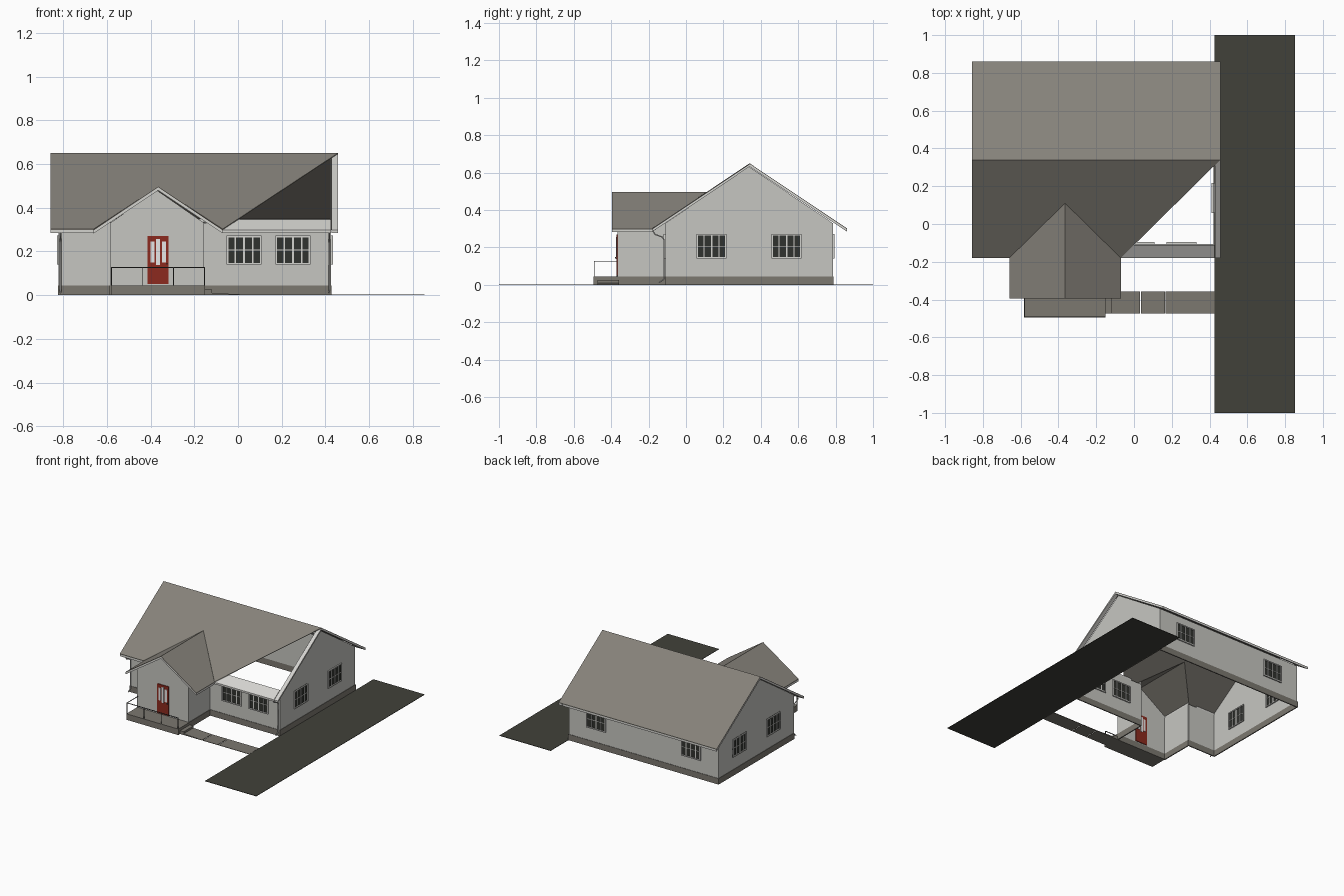
import bpy
import bmesh
from math import atan2, hypot
from mathutils import Matrix, Vector

cube = bpy.data.objects.get("Cube")
if cube:
    bpy.data.objects.remove(cube, do_unlink=True)


def material(name, rgb):
    linear = [((c / 255 + 0.055) / 1.055) ** 2.4 for c in rgb]
    m = bpy.data.materials.new(name)
    m.use_nodes = True
    m.diffuse_color = (*linear, 1)
    m.node_tree.nodes["Principled BSDF"].inputs["Base Color"].default_value = (*linear, 1)
    return m


SIDING = material("siding grey", (198, 198, 193))
TRIM = material("trim light grey", (212, 211, 207))
SHINGLE = material("shingle grey", (134, 130, 122))
CONCRETE = material("concrete grey", (124, 120, 112))
ASPHALT = material("asphalt", (65, 65, 58))
GLASS = material("dark glass", (48, 50, 46))
PALE = material("pale glass", (240, 240, 240))
DOOR = material("door red", (140, 42, 30))
METAL = material("rail metal", (70, 70, 68))


def finish(name, bm, mats, matrix=Matrix()):
    bmesh.ops.recalc_face_normals(bm, faces=bm.faces)
    me = bpy.data.meshes.new(name)
    bm.to_mesh(me)
    bm.free()
    ob = bpy.data.objects.new(name, me)
    ob.matrix_world = matrix
    for m in mats:
        me.materials.append(m)
    bpy.context.collection.objects.link(ob)
    return ob


def add_box(bm, lo, hi, index=0):
    lo, hi = Vector(lo), Vector(hi)
    mat = Matrix.Translation((lo + hi) / 2) @ Matrix.Diagonal((*(hi - lo), 1))
    verts = bmesh.ops.create_cube(bm, size=1, matrix=mat)["verts"]
    for f in {f for v in verts for f in v.link_faces}:
        f.material_index = index


def box(name, lo, hi, mat):
    bm = bmesh.new()
    add_box(bm, lo, hi)
    return finish(name, bm, [mat])


def prism(name, points, offset, mat, matrix=Matrix()):
    """Extrude a flat outline by an offset."""
    bm = bmesh.new()
    face = bm.faces.new([bm.verts.new(p) for p in points])
    new = bmesh.ops.extrude_face_region(bm, geom=[face])["geom"]
    bmesh.ops.translate(bm, verts=[v for v in new if isinstance(v, bmesh.types.BMVert)], vec=offset)
    return finish(name, bm, [mat], matrix)


# Main dimensions
PITCH = 0.668
RIDGE_Y, RIDGE_Z = 0.34, 0.65
WING_X, WING_Z = -0.365, 0.497
LEFT, RIGHT, FRONT, BACK = -0.82, 0.425, -0.11, 0.785
WING_L, WING_R, WING_F = -0.585, -0.155, -0.365
ROOF_L, ROOF_R, EAVE_F, EAVE_B = -0.857, 0.457, -0.18, 0.86
WING_EL, WING_ER, WING_EF = -0.66, -0.07, -0.395
VALLEY = 0.11
SKIN, DEEP = 0.004, 0.018


def main_z(x, y):
    return RIDGE_Z - PITCH * abs(y - RIDGE_Y)


def wing_z(x, y):
    return WING_Z - PITCH * abs(x - WING_X)


def slab(name, outline, height, top, bottom, mat):
    pts = [(x, y, height(x, y) - top) for x, y in outline]
    prism(name, pts, (0, 0, top - bottom), mat)


def rect(x0, x1, y0, y1):
    return [(x0, y0), (x1, y0), (x1, y1), (x0, y1)]


# Roof surfaces
slab("back_roof", rect(ROOF_L, ROOF_R, RIDGE_Y, EAVE_B), main_z, 0, SKIN, SHINGLE)
slab("front_roof", [(ROOF_L, EAVE_F), (WING_EL, EAVE_F), (WING_X, VALLEY), (WING_ER, EAVE_F),
                    (ROOF_R, RIDGE_Y), (ROOF_L, RIDGE_Y)], main_z, 0, SKIN, SHINGLE)
for side, edge in (("right", WING_EL), ("left", WING_ER)):
    slab("wing_roof_" + side, [(edge, WING_EF), (WING_X, WING_EF), (WING_X, VALLEY), (edge, EAVE_F)],
         wing_z, 0, SKIN, SHINGLE)

# Overhang trim under the roof edges
for i, (x0, x1) in enumerate(((ROOF_L, LEFT), (RIGHT + 0.003, ROOF_R))):
    for j, (y0, y1) in enumerate(((EAVE_F, RIDGE_Y), (RIDGE_Y, EAVE_B))):
        slab(f"rake_trim_{i}_{j}", rect(x0, x1, y0, y1), main_z, SKIN, DEEP, TRIM)
for name, x0, x1, y0, y1 in (("back", LEFT, RIGHT, BACK, EAVE_B), ("front_right", LEFT, WING_EL, EAVE_F, FRONT),
                             ("front_left", WING_ER, RIGHT, EAVE_F, FRONT)):
    slab("eave_trim_" + name, rect(x0, x1, y0, y1), main_z, SKIN, DEEP, TRIM)
for side, edge, wall_x in (("right", WING_EL, WING_L), ("left", WING_ER, WING_R)):
    slab("wing_rake_trim_" + side, rect(edge, WING_X, WING_EF, WING_F), wing_z, SKIN, DEEP, TRIM)
    slab("wing_eave_trim_" + side, [(edge, WING_F), (wall_x, WING_F), (wall_x, FRONT), (edge, EAVE_F)],
         wing_z, SKIN, DEEP, TRIM)

# Walls and footing follow the house outline
corners = [(LEFT, FRONT), (WING_L, FRONT), (WING_L, WING_F), (WING_R, WING_F), (WING_R, FRONT),
           (RIGHT, FRONT), (RIGHT, BACK), (LEFT, BACK)]
peaks = {2: WING_Z, 5: RIDGE_Z, 7: RIDGE_Z}
THIN, BASE, TOP = 0.005, 0.045, 0.33
for i, p in enumerate(corners):
    q = corners[(i + 1) % len(corners)]
    dx, dy = q[0] - p[0], q[1] - p[1]
    length = hypot(dx, dy)
    frame = Matrix.Translation((*p, 0)) @ Matrix.Rotation(atan2(dy, dx), 4, "Z")
    outline = [(0, 0, BASE), (length, 0, BASE), (length, 0, TOP)]
    if i in peaks:
        outline.append((length / 2, 0, peaks[i] - DEEP))
    outline.append((0, 0, TOP))
    prism(f"wall_{i}", outline, (0, THIN, 0), SIDING, frame)
    bm = bmesh.new()
    add_box(bm, (-0.003, -0.003, 0), (length + 0.003, THIN, BASE))
    finish(f"footing_{i}", bm, [CONCRETE], frame)


def window(name, x, y, angle):
    """Framed window with a grid of bars, facing local -y."""
    w, z0, z1, d, e = 0.08, 0.14, 0.272, 0.009, 0.008
    bm = bmesh.new()
    for s in (-1, 1):
        a, b = sorted((s * w, s * (w - e)))
        add_box(bm, (a, -d, z0), (b, d + THIN, z1))
    add_box(bm, (-w, -d, z0), (w, d + THIN, z0 + e))
    add_box(bm, (-w, -d, z1 - e), (w, d + THIN, z1))
    add_box(bm, (-w, -0.003, z0), (w, 0.003 + THIN, z1), 1)
    for k in range(1, 4):
        x_bar = -w + k * w / 2
        t = 0.004 if k == 2 else 0.003
        add_box(bm, (x_bar - t, -0.006, z0), (x_bar + t, 0.006 + THIN, z1))
    mid = (z0 + z1) / 2
    add_box(bm, (-w, -0.006, mid - 0.002), (w, 0.006 + THIN, mid + 0.002))
    finish(name, bm, [TRIM, GLASS], Matrix.Translation((x, y, 0)) @ Matrix.Rotation(angle, 4, "Z"))


QUARTER = atan2(1, 0)
for i, x in enumerate((0.028, 0.251)):
    window(f"front_window_{i}", x, FRONT, 0)
for i, x in enumerate((0.195, -0.593)):
    window(f"back_window_{i}", x, BACK, 2 * QUARTER)
for i, y in enumerate((0.137, 0.538)):
    window(f"left_window_{i}", RIGHT, y, QUARTER)
    window(f"right_window_{i}", LEFT, y, -QUARTER)

# Front door with three narrow panes
box("front_door", (-0.413, WING_F - 0.006, 0.05), (-0.317, WING_F + 0.011, 0.27), DOOR)
for i, (x, low, high) in enumerate(((-0.391, 0.15, 0.245), (-0.365, 0.138, 0.256), (-0.339, 0.15, 0.245))):
    box(f"door_pane_{i}", (x - 0.009, WING_F - 0.009, low), (x + 0.009, WING_F + 0.014, high), PALE)
box("door_handle", (-0.328, WING_F - 0.014, 0.14), (-0.322, WING_F - 0.006, 0.148), METAL)

# Porch, railing, step and path
PORCH_F, RAIL_Z, R = -0.495, 0.126, 0.002
box("porch", (WING_L + 0.003, PORCH_F, 0), (WING_R + 0.005, WING_F, BASE), CONCRETE)
bm = bmesh.new()
posts = [(x, PORCH_F + 0.004) for x in (-0.579, -0.438, -0.295, -0.154)] + [(-0.579, WING_F - 0.004)]
for x, y in posts:
    add_box(bm, (x - R, y - R, BASE), (x + R, y + R, RAIL_Z))
add_box(bm, (-0.581, PORCH_F + 0.002, RAIL_Z - R), (-0.152, PORCH_F + 0.006, RAIL_Z + R))
add_box(bm, (-0.581, PORCH_F + 0.002, RAIL_Z - R), (-0.577, WING_F, RAIL_Z + R))
finish("porch_railing", bm, [METAL])
box("porch_step", (-0.15, -0.473, 0), (-0.12, -0.358, 0.025), CONCRETE)
prism("path_ramp", [(-0.12, -0.473, 0), (0.033, -0.473, 0), (0.033, -0.473, 0.003), (-0.12, -0.473, 0.01)],
      (0, 0.115, 0), CONCRETE)
for i, (x0, x1) in enumerate(((0.038, 0.163), (0.168, RIGHT))):
    box(f"path_slab_{i}", (x0, -0.473, 0), (x1, -0.358, 0.003), CONCRETE)
box("driveway", (0.426, -1, 0), (0.852, 1, 0.003), ASPHALT)

# Downspouts at the front corners
for side, x in (("right", LEFT + 0.008), ("left", RIGHT - 0.008)):
    curve = bpy.data.curves.new("downspout_" + side, "CURVE")
    curve.dimensions = "3D"
    curve.bevel_depth = 0.004
    curve.bevel_resolution = 1
    path = [(x, -0.175, 0.285), (x, -0.165, 0.27), (x, -0.125, 0.255), (x, -0.118, 0.24),
            (x, -0.118, 0.03), (x, -0.145, 0.012)]
    spline = curve.splines.new("POLY")
    spline.points.add(len(path) - 1)
    for point, co in zip(spline.points, path):
        point.co = (*co, 1)
    curve.materials.append(TRIM)
    bpy.context.collection.objects.link(bpy.data.objects.new("downspout_" + side, curve))
